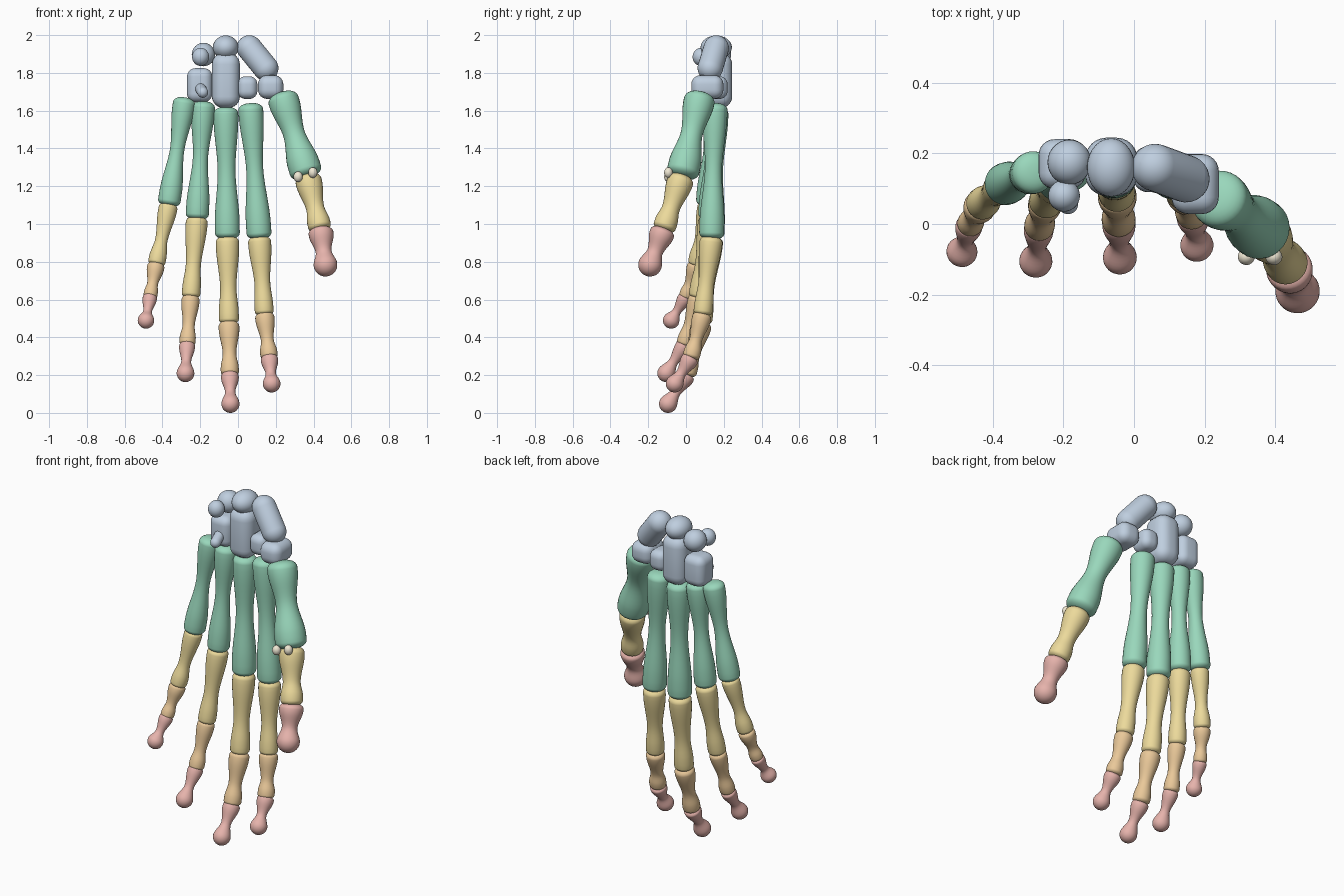
import bpy, bmesh, math
from mathutils import Vector, Matrix

if "Cube" in bpy.data.objects:
    bpy.data.objects.remove(bpy.data.objects["Cube"])

COLOURS = {
    "carpal": (0.52, 0.62, 0.74, 1), "metacarpal": (0.32, 0.68, 0.50, 1),
    "proximal": (0.84, 0.70, 0.33, 1), "middle": (0.82, 0.58, 0.32, 1),
    "distal": (0.79, 0.45, 0.41, 1), "sesamoid": (0.87, 0.81, 0.66, 1),
}
MATS = {}
for key, col in COLOURS.items():
    MATS[key] = bpy.data.materials.new(key + "_bone")
    MATS[key].diffuse_color = col


def finish(bm, name, kind, loc=(0, 0, 0)):
    bmesh.ops.recalc_face_normals(bm, faces=bm.faces[:])
    for f in bm.faces:
        f.smooth = True
    me = bpy.data.meshes.new(name)
    bm.to_mesh(me)
    bm.free()
    me.materials.append(MATS[kind])
    ob = bpy.data.objects.new(name, me)
    ob.location = loc
    bpy.context.collection.objects.link(ob)
    return ob


def turned(name, kind, a, b, profile, sides=28):
    """Surface of revolution from a to b; profile = (distance, radius)."""
    a, b = Vector(a), Vector(b)
    q = (b - a).to_track_quat('Z', 'Y').to_matrix()
    bm = bmesh.new()
    rings = []
    for d, r in profile:
        rings.append([bm.verts.new(a + q @ Vector((r * math.cos(u), r * math.sin(u), d)))
                      for u in (2 * math.pi * i / sides for i in range(sides))])
    for r0, r1 in zip(rings, rings[1:]):
        for i in range(sides):
            j = (i + 1) % sides
            bm.faces.new((r0[i], r0[j], r1[j], r1[i]))
    bm.faces.new(rings[0])
    bm.faces.new(rings[-1])
    return finish(bm, name, kind)


def smooth_radius(t, keys):
    for (t0, r0), (t1, r1) in zip(keys, keys[1:]):
        if t <= t1:
            s = max(0, (t - t0) / (t1 - t0))
            return r0 + (r1 - r0) * s * s * (3 - 2 * s)
    return keys[-1][1]


def bone(name, kind, a, b, radii, waist, cap0=0.55, cap1=0.5):
    """Long bone with wide rounded ends and a narrow shaft."""
    length = (Vector(b) - Vector(a)).length
    r0, rs, r1 = radii
    c0, c1 = r0 * cap0, r1 * cap1
    hold = 1 - c1 / length - (0.0 if kind == "distal" else 0.07)
    keys = [(0, r0), (c0 / length + 0.03, r0), (waist, rs), (hold, r1), (1, r1)]
    prof = []
    for i in range(7):
        u = math.pi / 2 * (i + 0.15) / 7
        prof.append((c0 * (1 - math.cos(u)), r0 * math.sin(u) ** 0.8))
    for i in range(17):
        d = c0 + (length - c0 - c1) * i / 16
        prof.append((d, smooth_radius(d / length, keys)))
    for i in range(1, 8):
        u = math.pi / 2 * min(i / 7, 0.98)
        e = 1.0 if kind == "distal" else 0.8
        prof.append((length - c1 + c1 * math.sin(u), r1 * math.cos(u) ** e))
    return turned(name, kind, a, b, prof)


def capsule(name, a, b, r):
    length = (Vector(b) - Vector(a)).length
    half = [math.pi / 2 * (i + 0.1) / 9 for i in range(10)]
    half = [min(u, math.pi / 2) for u in half]
    prof = [(-r * math.cos(u), r * math.sin(u)) for u in half]
    prof += [(length + r * math.cos(u), r * math.sin(u)) for u in reversed(half)]
    return turned(name, "carpal", a, b, prof)


def ball(name, kind, c, radii):
    bm = bmesh.new()
    bmesh.ops.create_uvsphere(bm, u_segments=28, v_segments=16, radius=1,
                              matrix=Matrix.Diagonal((*radii, 1)))
    return finish(bm, name, kind, c)


def block(name, c, size, bevel):
    bm = bmesh.new()
    bmesh.ops.create_cube(bm, size=1, matrix=Matrix.Diagonal((*size, 1)))
    bmesh.ops.bevel(bm, geom=bm.edges[:], offset=bevel, segments=6,
                    profile=0.5, affect='EDGES', clamp_overlap=True)
    return finish(bm, name, "carpal", c)


# Digits: joint points from wrist to fingertip centre, then (base, shaft, head) radii per bone
DIGITS = {
    "thumb": ([(0.228, 0.08, 1.695), (0.368, -0.022, 1.25), (0.437, -0.12, 0.968), (0.463, -0.19, 0.785)],
              [(0.082, 0.058, 0.086), (0.07, 0.048, 0.061), (0.066, 0.042, 0.063)]),
    "index": ([(0.065, 0.155, 1.64), (0.113, 0.135, 0.925), (0.14, 0.088, 0.52), (0.166, 0.025, 0.29), (0.178, -0.06, 0.155)],
              [(0.066, 0.045, 0.066), (0.061, 0.042, 0.05), (0.051, 0.034, 0.046), (0.046, 0.027, 0.047)]),
    "middle_finger": ([(-0.065, 0.16, 1.62), (-0.056, 0.137, 0.925), (-0.048, 0.085, 0.475), (-0.043, 0.005, 0.2), (-0.04, -0.095, 0.048)],
                      [(0.066, 0.047, 0.066), (0.062, 0.043, 0.053), (0.055, 0.036, 0.048), (0.047, 0.027, 0.048)]),
    "ring_finger": ([(-0.182, 0.155, 1.65), (-0.217, 0.125, 1.028), (-0.25, 0.062, 0.612), (-0.269, -0.01, 0.36), (-0.278, -0.105, 0.21)],
                    [(0.062, 0.04, 0.061), (0.058, 0.04, 0.049), (0.048, 0.032, 0.043), (0.042, 0.026, 0.047)]),
    "little_finger": ([(-0.28, 0.148, 1.67), (-0.367, 0.112, 1.10), (-0.433, 0.055, 0.785), (-0.466, -0.003, 0.612), (-0.487, -0.078, 0.49)],
                      [(0.06, 0.038, 0.06), (0.05, 0.033, 0.046), (0.046, 0.029, 0.037), (0.038, 0.023, 0.044)]),
}
for digit, (pts, radii) in DIGITS.items():
    kinds = ["metacarpal", "proximal", "middle", "distal"]
    if digit == "thumb":
        kinds.remove("middle")
    for i, kind in enumerate(kinds):
        a, b = Vector(pts[i]), Vector(pts[i + 1])
        d = (b - a).normalized()
        if i:
            a = a - d * 0.012
        if kind == "distal":
            bone(f"{digit}_distal", kind, a, b + d * radii[i][2], radii[i], 0.5, 0.45, 1.0)
        else:
            bone(f"{digit}_{kind}", kind, a, b + d * 0.006, radii[i],
                 0.48 if kind == "metacarpal" else 0.6)

# Wrist bones, upper row
capsule("scaphoid", (0.06, 0.16, 1.932), (0.147, 0.128, 1.825), 0.067)
ball("lunate", "carpal", (-0.065, 0.16, 1.935), (0.068, 0.083, 0.063))
ball("triquetrum", "carpal", (-0.183, 0.175, 1.897), (0.062, 0.064, 0.062))
ball("pisiform", "carpal", (-0.198, 0.08, 1.885), (0.045, 0.045, 0.048))

# Wrist bones, lower row
block("capitate", (-0.064, 0.162, 1.76), (0.148, 0.165, 0.29), 0.06)
block("hamate", (-0.203, 0.17, 1.735), (0.134, 0.14, 0.18), 0.045)
capsule("hamate_hook", (-0.2, 0.12, 1.72), (-0.187, 0.057, 1.697), 0.029)
block("trapezoid", (0.05, 0.155, 1.722), (0.105, 0.13, 0.12), 0.042)
block("trapezium", (0.173, 0.113, 1.725), (0.134, 0.17, 0.125), 0.048)

# Small seed bones at the thumb joint
for side, x, z in (("inner", 0.318, 1.25), ("outer", 0.396, 1.272)):
    ball(f"{side}_sesamoid", "sesamoid", (x, -0.093, z), (0.024, 0.023, 0.028))

for m in bpy.data.materials:
    if m.users and not m.is_grease_pencil:
        m.use_nodes = True
        m.node_tree.nodes["Principled BSDF"].inputs["Base Color"].default_value = m.diffuse_color
